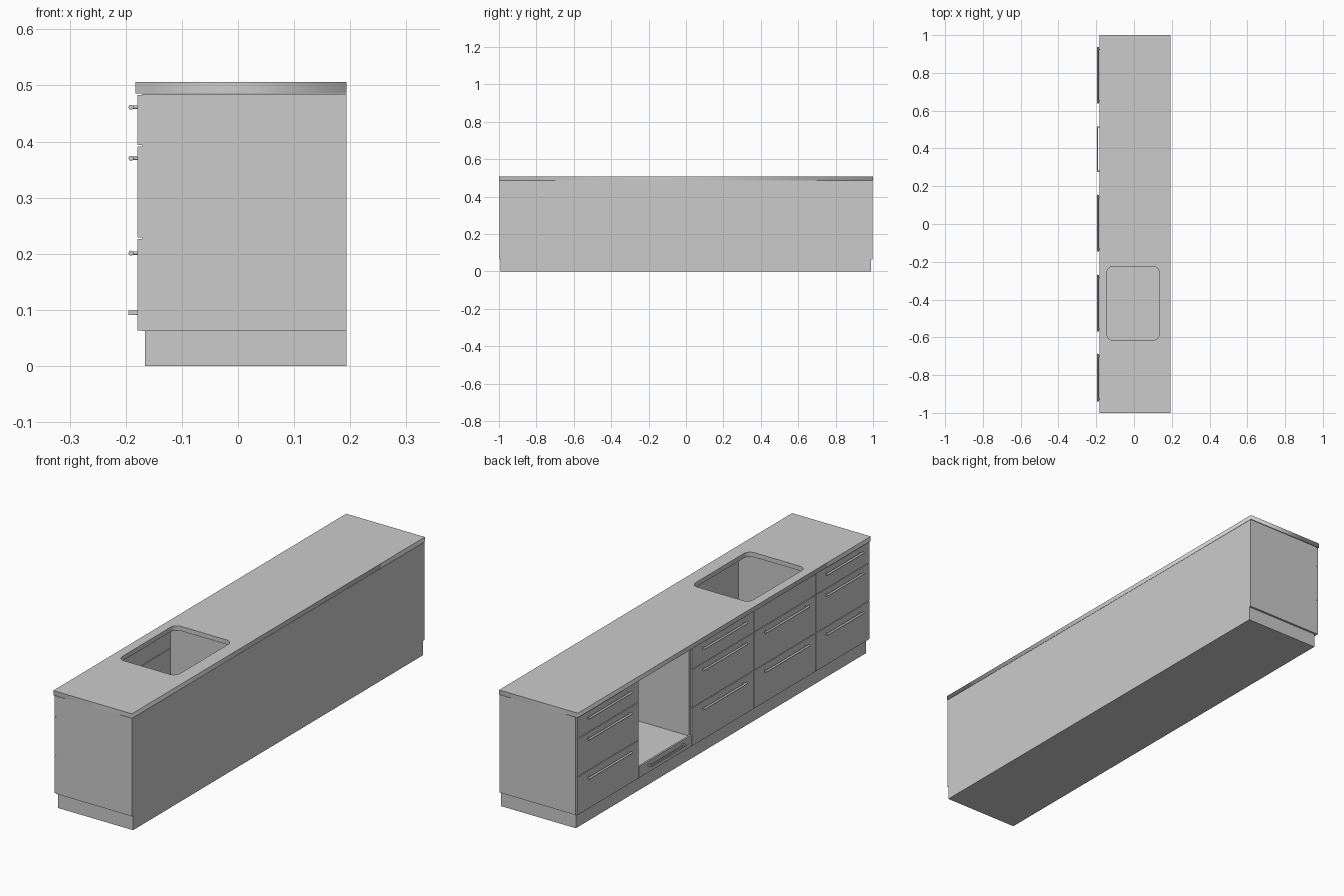
import bpy, bmesh, math
from mathutils import Matrix, Vector

if "Cube" in bpy.data.objects:
    bpy.data.objects.remove(bpy.data.objects["Cube"])


def box(name, x, y, z):
    bm = bmesh.new()
    bmesh.ops.create_cube(bm, size=1)
    for v in bm.verts:
        v.co = [lo + (c + 0.5) * (hi - lo) for c, (lo, hi) in zip(v.co, (x, y, z))]
    me = bpy.data.meshes.new(name)
    bm.to_mesh(me)
    bm.free()
    ob = bpy.data.objects.new(name, me)
    bpy.context.collection.objects.link(ob)
    return ob


def rounded_rect(x0, x1, y0, y1, r, steps=8):
    pts = []
    corners = [(x1 - r, y1 - r), (x0 + r, y1 - r), (x0 + r, y0 + r), (x1 - r, y0 + r)]
    for q, (cx, cy) in enumerate(corners):
        for i in range(steps + 1):
            a = math.pi / 2 * (q + i / steps)
            pts.append((cx + r * math.cos(a), cy + r * math.sin(a)))
    return pts


def plate(name, outlines, z0, z1):
    # flat plate; outlines after the first become holes
    cu = bpy.data.curves.new(name, 'CURVE')
    cu.dimensions, cu.fill_mode = '2D', 'BOTH'
    cu.extrude = (z1 - z0) / 2
    for pts in outlines:
        sp = cu.splines.new('POLY')
        sp.points.add(len(pts) - 1)
        for p, (px, py) in zip(sp.points, pts):
            p.co = (px, py, 0, 1)
        sp.use_cyclic_u = True
    tmp = bpy.data.objects.new(name + "_outline", cu)
    bpy.context.collection.objects.link(tmp)
    dg = bpy.context.evaluated_depsgraph_get()
    me = bpy.data.meshes.new_from_object(tmp.evaluated_get(dg))
    bpy.data.objects.remove(tmp)
    ob = bpy.data.objects.new(name, me)
    ob.location.z = (z0 + z1) / 2
    bpy.context.collection.objects.link(ob)


def bar_handle(name, yc, length, z):
    # round bar along y on two short posts
    bm = bmesh.new()
    rot = Matrix.Rotation(math.pi / 2, 4, 'X')
    bmesh.ops.create_cone(bm, cap_ends=True, segments=16, radius1=0.0045, radius2=0.0045,
                          depth=length, matrix=Matrix.Translation((-0.1905, yc, z)) @ rot)
    rot = Matrix.Rotation(math.pi / 2, 4, 'Y')
    for s in (-1, 1):
        loc = Matrix.Translation((-0.1835, yc + s * (length / 2 - 0.012), z))
        bmesh.ops.create_cone(bm, cap_ends=True, segments=12, radius1=0.003, radius2=0.003,
                              depth=0.011, matrix=loc @ rot)
    me = bpy.data.meshes.new(name)
    bm.to_mesh(me)
    bm.free()
    me.shade_smooth()
    me.set_sharp_from_angle(angle=math.radians(35))
    bpy.context.collection.objects.link(bpy.data.objects.new(name, me))


BACK, FRONT = 0.193, -0.171
T = 0.009
Z0, Z1 = 0.062, 0.485
GAP = 0.0015
ROWS = [(0.394, 0.483, 0.461), (0.229, 0.391, 0.370), (0.063, 0.226, 0.201)]

# worktop with sink cut-out, and plinth
plate("worktop", [[(-0.183, -1), (BACK, -1), (BACK, 1), (-0.183, 1)],
                  rounded_rect(-0.143, 0.133, -0.615, -0.226, 0.03)], 0.486, 0.506)
box("plinth", (-0.166, BACK), (-0.992, 0.989), (0, Z0))

# cabinets: name, y range, handle length
CABINETS = [("left_drawers", 0.577, 0.998, 0.298), ("oven", 0.215, 0.577, 0.24),
            ("middle_drawers", -0.208, 0.215, 0.298), ("sink", -0.631, -0.208, 0.298),
            ("right_drawers", -0.998, -0.631, 0.25)]

for name, y0, y1, hl in CABINETS:
    yc = (y0 + y1) / 2
    # carcass panels
    box(name + "_side_a", (FRONT, BACK), (y0, y0 + T), (Z0, Z1))
    box(name + "_side_b", (FRONT, BACK), (y1 - T, y1), (Z0, Z1))
    box(name + "_bottom", (FRONT, BACK), (y0 + T, y1 - T), (Z0, Z0 + T))
    box(name + "_back", (BACK - T, BACK), (y0 + T, y1 - T), (Z0 + T, Z1))
    if name.endswith("drawers"):
        box(name + "_top", (FRONT, BACK - T), (y0 + T, y1 - T), (Z1 - T, Z1))

    fx, fy = (-0.179, FRONT), (y0 + GAP, y1 - GAP)
    if name == "oven":
        # open niche with shelf above a low drawer
        box("oven_shelf", (FRONT, BACK - T), (y0 + T, y1 - T), (0.099, 0.108))
        box("oven_drawer_front", fx, fy, (0.063, 0.112))
        box("oven_handle_bar", (-0.195, -0.190), (yc - hl / 2, yc + hl / 2), (0.091, 0.099))
        for s in (-1, 1):
            e = yc + s * hl / 2
            box("oven_handle_post", (-0.190, -0.179), sorted((e, e - s * 0.006)), (0.091, 0.099))
        continue
    # drawer fronts; the top front of the sink unit is a blind panel
    for i, (z0, z1, hz) in enumerate(ROWS):
        box(f"{name}_front_{i}", fx, fy, (z0, z1))
        if not (name == "sink" and i == 0):
            bar_handle(f"{name}_handle_{i}", yc, hl, hz)
